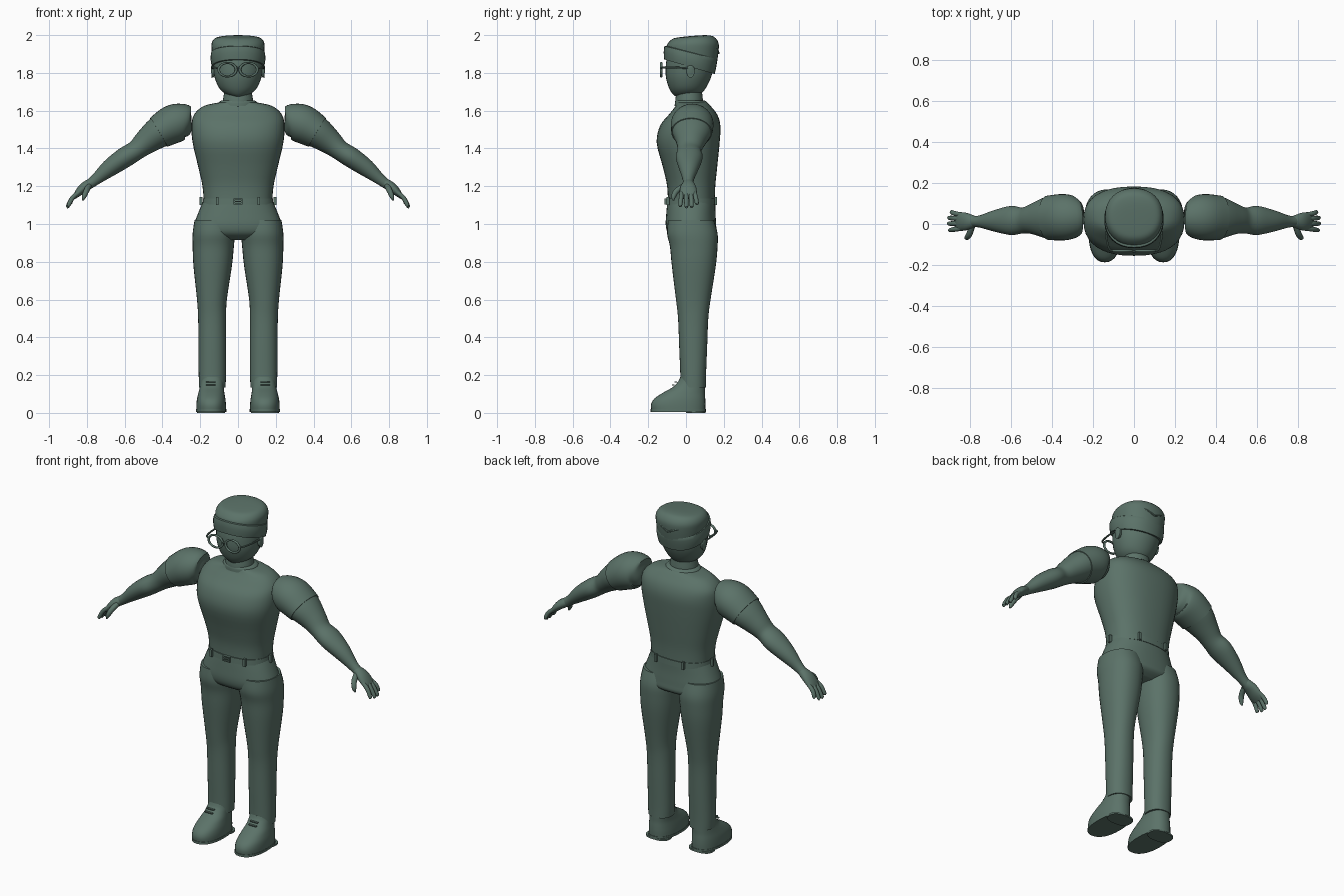
import bpy, bmesh, math
from mathutils import Vector

green = bpy.data.materials.new("dark grey green")
green.diffuse_color = (0.105, 0.17, 0.14, 1)


def smooth_rows(rows, steps=4):
    """Catmull-Rom interpolation through rows of numbers."""
    out = []
    for i in range(len(rows) - 1):
        a, b, c, d = (rows[max(i - 1, 0)], rows[i], rows[i + 1],
                      rows[min(i + 2, len(rows) - 1)])
        for s in range(steps):
            t = s / steps
            out.append([q + 0.5 * t * (r - p + t * (2*p - 5*q + 4*r - w + t * (3*(q - r) + w - p)))
                        for p, q, r, w in zip(a, b, c, d)])
    return out + [list(rows[-1])]


def finish(obj, name, mirror, angle=40):
    obj.name = name
    obj.data.materials.append(green)
    bpy.ops.object.select_all(action='DESELECT')
    obj.select_set(True)
    bpy.context.view_layer.objects.active = obj
    bpy.ops.object.shade_smooth_by_angle(angle=math.radians(angle))
    if mirror:
        m = obj.modifiers.new("Mirror", 'MIRROR')
        m.use_axis = (True, False, False)
        origin = bpy.data.objects.get("mirror_centre")
        if origin is None:
            origin = bpy.data.objects.new("mirror_centre", None)
            origin.hide_render = True
            bpy.context.collection.objects.link(origin)
        m.mirror_object = origin
    return obj


def skin(name, rings, mirror=False):
    """Joins rings of points into a closed body."""
    bm = bmesh.new()
    vs = [[bm.verts.new(p) for p in r] for r in rings]
    n = len(rings[0])
    for a, b in zip(vs, vs[1:]):
        for i in range(n):
            bm.faces.new((a[i], a[(i + 1) % n], b[(i + 1) % n], b[i]))
    bm.faces.new(vs[0])
    bm.faces.new(vs[-1])
    bmesh.ops.recalc_face_normals(bm, faces=bm.faces)
    me = bpy.data.meshes.new(name)
    bm.to_mesh(me)
    bm.free()
    obj = bpy.data.objects.new(name, me)
    bpy.context.collection.objects.link(obj)
    return finish(obj, name, mirror)


def stack(name, rows, mirror=False, power=2.0, n=32, steps=4):
    """Rows: z, centre x, half width, front y, back y, slope along y."""
    rings = []
    for z, cx, hx, y0, y1, slope in smooth_rows(rows, steps):
        ring = []
        for k in range(n):
            c, s = math.cos(2*math.pi*k/n), math.sin(2*math.pi*k/n)
            c = math.copysign(abs(c) ** (2 / power), c)
            s = math.copysign(abs(s) ** (2 / power), s)
            y = (y0 + y1) / 2 + s * (y1 - y0) / 2
            ring.append((cx + hx * c, y, z + slope * y))
        rings.append(ring)
    return skin(name, rings, mirror)


def sweep(name, rows, ref=(0, 1, 0), mirror=True, n=24, steps=4):
    """Rows: x, y, z, radius across, radius along ref."""
    rows = smooth_rows(rows, steps)
    pts = [Vector(r[:3]) for r in rows]
    rings = []
    for i, r in enumerate(rows):
        t = (pts[min(i + 1, len(pts) - 1)] - pts[max(i - 1, 0)]).normalized()
        u = t.cross(Vector(ref)).normalized()
        v = u.cross(t)
        rings.append([pts[i] + u * r[3] * math.cos(2*math.pi*k/n) + v * r[4] * math.sin(2*math.pi*k/n)
                      for k in range(n)])
    return skin(name, rings, mirror)


def box(name, loc, size, mirror=False):
    bpy.ops.mesh.primitive_cube_add(size=1, location=loc)
    o = bpy.context.object
    o.scale = size
    return finish(o, name, mirror, 30)


# Shirt body and collar
stack("shirt", [(1.10, 0, .18, -.095, .152, 0), (1.20, 0, .188, -.10, .155, 0),
                (1.30, 0, .21, -.122, .165, 0), (1.43, 0, .24, -.155, .178, 0),
                (1.52, 0, .246, -.137, .182, 0), (1.58, 0, .232, -.09, .165, 0),
                (1.625, 0, .18, -.055, .13, 0), (1.645, 0, .09, -.05, .11, 0)], power=2.4, n=40)
stack("collar", [(1.625, 0, .105, -.06, .115, 0), (1.645, 0, .10, -.058, .11, 0),
                 (1.655, 0, .085, -.052, .098, 0)])
stack("neck", [(1.60, 0, .08, -.055, .09, 0), (1.65, 0, .08, -.057, .09, 0),
               (1.70, 0, .073, -.05, .085, 0), (1.74, 0, .073, -.05, .085, 0)])

# Trousers
stack("trouser_seat", [(1.125, 0, .182, -.098, .156, 0), (1.06, 0, .21, -.104, .156, 0),
                       (.99, 0, .234, -.107, .16, 0), (.945, 0, .225, -.09, .158, 0),
                       (.915, 0, .14, -.04, .11, 0)], power=2.3, n=40)
stack("trouser_leg", [(1.02, .125, .105, -.095, .148, 0), (.95, .128, .112, -.1, .167, 0),
                      (.88, .131, .109, -.085, .167, 0), (.78, .134, .102, -.075, .158, 0),
                      (.6, .138, .079, -.053, .13, 0), (.5, .137, .074, -.042, .118, 0),
                      (.35, .136, .073, -.036, .112, 0), (.2, .136, .072, -.03, .106, 0),
                      (.135, .136, .07, -.03, .105, 0)], mirror=True, power=2.2)

# Belt, belt loops and buckle
stack("belt", [(1.102, 0, .188, -.104, .159, 0), (1.135, 0, .185, -.102, .158, 0)],
      power=2.3, n=40, steps=1)
for i, (x, y, sx, sy) in enumerate([(.11, -.095, .014, .016), (.195, .03, .016, .014), (.09, .157, .014, .014)]):
    box(f"belt_loop_{i}", (x, y, 1.122), (sx, sy, .044), True)
for i, dz in enumerate((-.013, 0, .013)):
    box(f"buckle_bar_{i}", (0, -.107, 1.12 + dz), (.044, .012, .006))
box("buckle_side", (.02, -.107, 1.12), (.006, .012, .032), True)

# Shoes with soles and laces
stack("shoe", [(.012, .142, .078, -.183, .102, 0), (.045, .142, .078, -.185, .103, 0),
               (.075, .142, .075, -.168, .102, 0), (.105, .141, .069, -.125, .10, 0),
               (.135, .139, .064, -.072, .1, 0), (.165, .137, .062, -.042, .099, 0),
               (.19, .136, .06, -.03, .095, 0)], mirror=True, power=2.3)
stack("sole", [(.006, .142, .08, -.187, .105, 0), (.02, .142, .08, -.187, .105, 0)],
      mirror=True, power=2.3, steps=1)
stack("heel", [(0, .142, .074, .0, .103, 0), (.01, .142, .074, .0, .103, 0)],
      mirror=True, power=2.5, steps=1)
for i, (y, z) in enumerate([(-.054, .163), (-.068, .147)]):
    box(f"shoelace_{i}", (.145, y, z), (.05, .012, .005), True)

# Arms, sleeves and hands
arm = [(.246, .035, 1.54, .03, .03), (.258, .035, 1.54, .07, .07), (.29, .033, 1.543, .089, .097),
       (.345, .033, 1.528, .097, .108), (.42, .03, 1.485, .084, .103), (.49, .024, 1.432, .066, .076),
       (.54, .017, 1.39, .053, .063), (.60, .017, 1.352, .054, .071), (.68, .015, 1.296, .046, .052),
       (.75, .012, 1.238, .03, .03), (.79, .012, 1.208, .025, .026)]
sweep("arm", arm, n=32)
sweep("sleeve", [(x, y, z, a + .005, b + .005) for x, y, z, a, b in arm[:5]], n=32)
sweep("palm", [(.765, .012, 1.225, .02, .022), (.79, .012, 1.21, .026, .033),
               (.82, .012, 1.19, .025, .043), (.85, .012, 1.16, .018, .045),
               (.87, .012, 1.137, .008, .036)])
for i, (y0, y1, reach) in enumerate([(-.022, -.03, .9), (.002, .002, 1), (.025, .03, .98), (.045, .058, .75)]):
    tip = (.852 + .05 * reach, y1, 1.155 - .062 * reach)
    sweep(f"finger_{i}", [(.84, y0, 1.17, .011, .011), (.875, (y0 + y1) / 2, 1.14, .012, .012),
                          (*tip, .010, .010), (tip[0] + .004, y1, tip[2] - .006, .003, .003)], n=12)
sweep("thumb", [(.79, -.012, 1.2, .015, .015), (.803, -.05, 1.175, .015, .015),
                (.815, -.066, 1.145, .012, .012), (.822, -.066, 1.125, .004, .004)],
      ref=(1, 0, 0), n=12)

# Head and ears
stack("head", [(1.675, 0, .03, -.055, .05, 0), (1.69, 0, .068, -.072, .08, 0),
               (1.72, 0, .1, -.09, .105, 0), (1.77, 0, .122, -.105, .13, 0),
               (1.82, 0, .13, -.108, .143, 0), (1.88, 0, .13, -.1, .145, 0),
               (1.93, 0, .10, -.07, .12, 0)])
sweep("ear", [(.118, .025, 1.808, .018, .026), (.136, .024, 1.81, .022, .036),
              (.142, .024, 1.81, .01, .02)], ref=(0, 0, 1), n=16)

# Cap: turned-up band and a crown that rises toward the back
stack("cap_band", [(1.838, 0, .138, -.116, .152, -.29), (1.875, 0, .145, -.118, .160, -.28),
                   (1.913, 0, .142, -.114, .166, -.25), (1.918, 0, .128, -.095, .158, -.24)],
      power=2.2, steps=2)
stack("cap_crown", [(1.88, 0, .133, -.1, .163, -.2), (1.93, 0, .14, -.103, .172, -.1),
                    (1.962, 0, .138, -.09, .172, -.02), (1.984, 0, .118, -.068, .15, .04),
                    (1.991, 0, .075, -.035, .115, .07), (1.993, 0, .02, .02, .07, .08)], power=2.2)
# Fold seams on the back of the crown
sweep("cap_fold", [(.0, .172, 1.905, .006, .006), (.06, .158, 1.93, .006, .006),
                   (.115, .11, 1.955, .005, .005)], ref=(0, 0, 1), n=8)

# Round spectacles
bpy.ops.mesh.primitive_torus_add(major_radius=.042, minor_radius=.0065, major_segments=32,
                                 minor_segments=10, location=(.056, -.131, 1.817),
                                 rotation=(math.pi / 2, 0, 0))
bpy.context.object.scale = (1.1, .85, 1)
finish(bpy.context.object, "spectacle_rim", True)
sweep("spectacle_bridge", [(-.014, -.131, 1.82, .005, .005), (0, -.134, 1.826, .005, .005),
                           (.014, -.131, 1.82, .005, .005)], ref=(0, 0, 1), mirror=False, n=8)
sweep("spectacle_temple", [(.1, -.131, 1.824, .005, .005), (.122, -.12, 1.828, .005, .005),
                           (.136, -.05, 1.828, .005, .005), (.135, .025, 1.825, .005, .005)],
      ref=(0, 0, 1), n=8)
